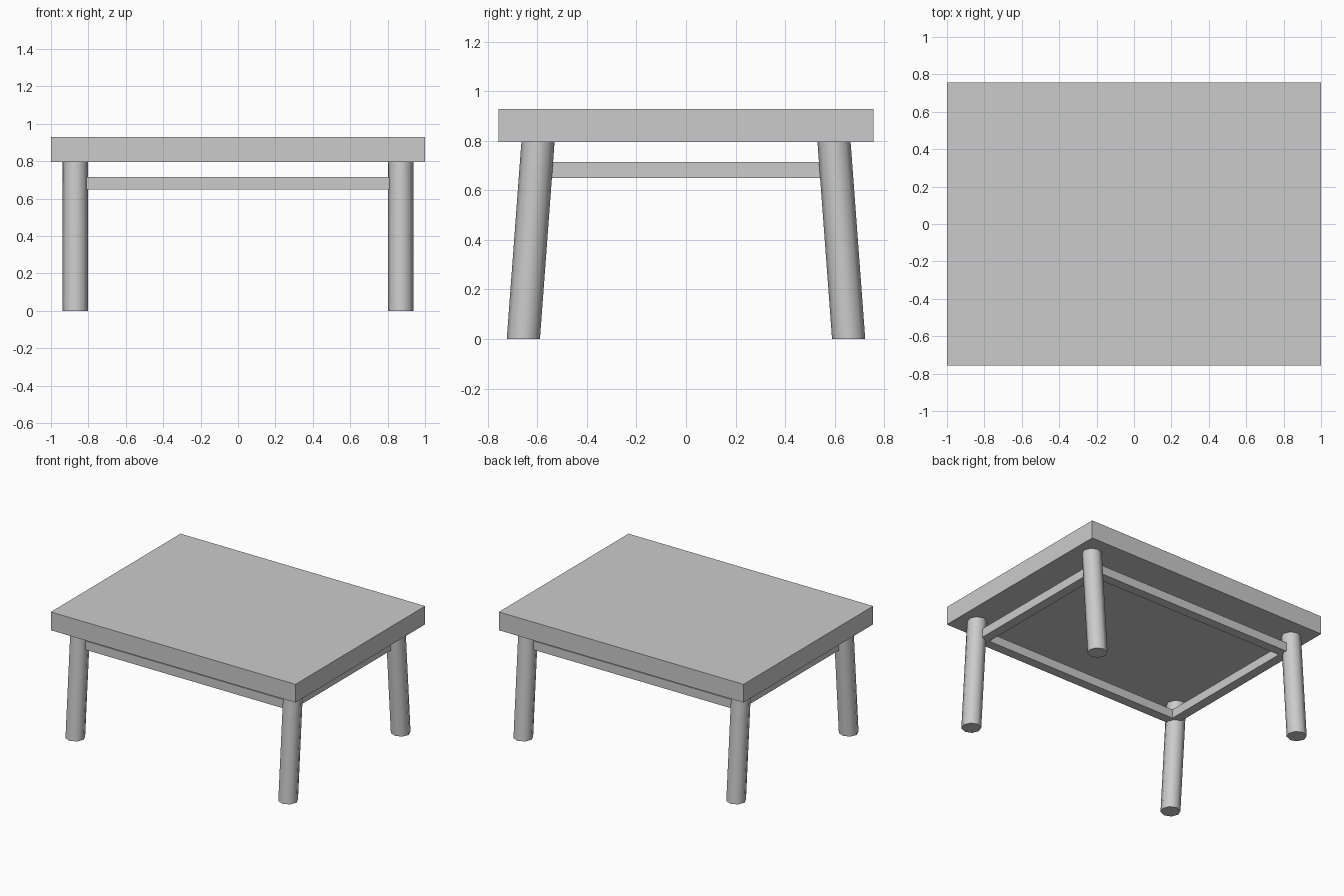
import bpy, bmesh, math
from mathutils import Matrix

cube = bpy.data.objects.get("Cube")
if cube:
    bpy.data.objects.remove(cube, do_unlink=True)

GREY = (0.6, 0.6, 0.6, 1)
mat = bpy.data.materials.new("plain grey")
mat.use_nodes = True
mat.diffuse_color = GREY
mat.node_tree.nodes["Principled BSDF"].inputs["Base Color"].default_value = GREY

TOP_UNDER, TOP_OVER = 0.795, 0.93
LEG_X, LEG_R = 0.87, 0.067
FOOT_Y, HEAD_Y = 0.657, 0.598      # legs splay along y
RAIL_W, RAIL_LOW, RAIL_HIGH = 0.07, 0.65, 0.715
IN_X, IN_Y = 0.80, 0.553           # inner faces of the rails


def finish(name, bm):
    mesh = bpy.data.meshes.new(name)
    bmesh.ops.recalc_face_normals(bm, faces=bm.faces)
    bm.to_mesh(mesh)
    bm.free()
    mesh.materials.append(mat)
    obj = bpy.data.objects.new(name, mesh)
    bpy.context.collection.objects.link(obj)
    return obj


def box(name, x, y, z):
    bm = bmesh.new()
    bmesh.ops.create_cube(bm, size=1)
    for v in bm.verts:
        for i, (lo, hi) in enumerate((x, y, z)):
            v.co[i] = hi if v.co[i] > 0 else lo
    return finish(name, bm)


def leg(name, sx, sy):
    # eight-sided post, sheared inward towards the top
    bm = bmesh.new()
    bmesh.ops.create_cone(bm, cap_ends=True, segments=8, radius1=LEG_R,
                          radius2=LEG_R, depth=TOP_UNDER,
                          matrix=Matrix.Translation((0, 0, TOP_UNDER / 2)))
    for v in bm.verts:
        t = v.co.z / TOP_UNDER
        v.co.x += sx * LEG_X
        v.co.y += sy * (FOOT_Y + (HEAD_Y - FOOT_Y) * t)
    obj = finish(name, bm)
    bpy.ops.object.select_all(action="DESELECT")
    obj.select_set(True)
    bpy.context.view_layer.objects.active = obj
    bpy.ops.object.shade_smooth_by_angle(angle=math.radians(50))


# Table top
box("table_top", (-1, 1), (-0.757, 0.757), (TOP_UNDER, TOP_OVER))

# Legs
for sx, side in ((1, "left"), (-1, "right")):
    for sy, end in ((-1, "front"), (1, "back")):
        leg(f"{end}_{side}_leg", sx, sy)

# Rails joining the legs
out_x, out_y = IN_X + RAIL_W, IN_Y + RAIL_W
rail_z = (RAIL_LOW, RAIL_HIGH)
for s, end, side in ((-1, "front", "right"), (1, "back", "left")):
    box(f"{end}_rail", (-out_x, out_x), sorted((s * IN_Y, s * out_y)), rail_z)
    box(f"{side}_rail", sorted((s * IN_X, s * out_x)), (-IN_Y, IN_Y), rail_z)
